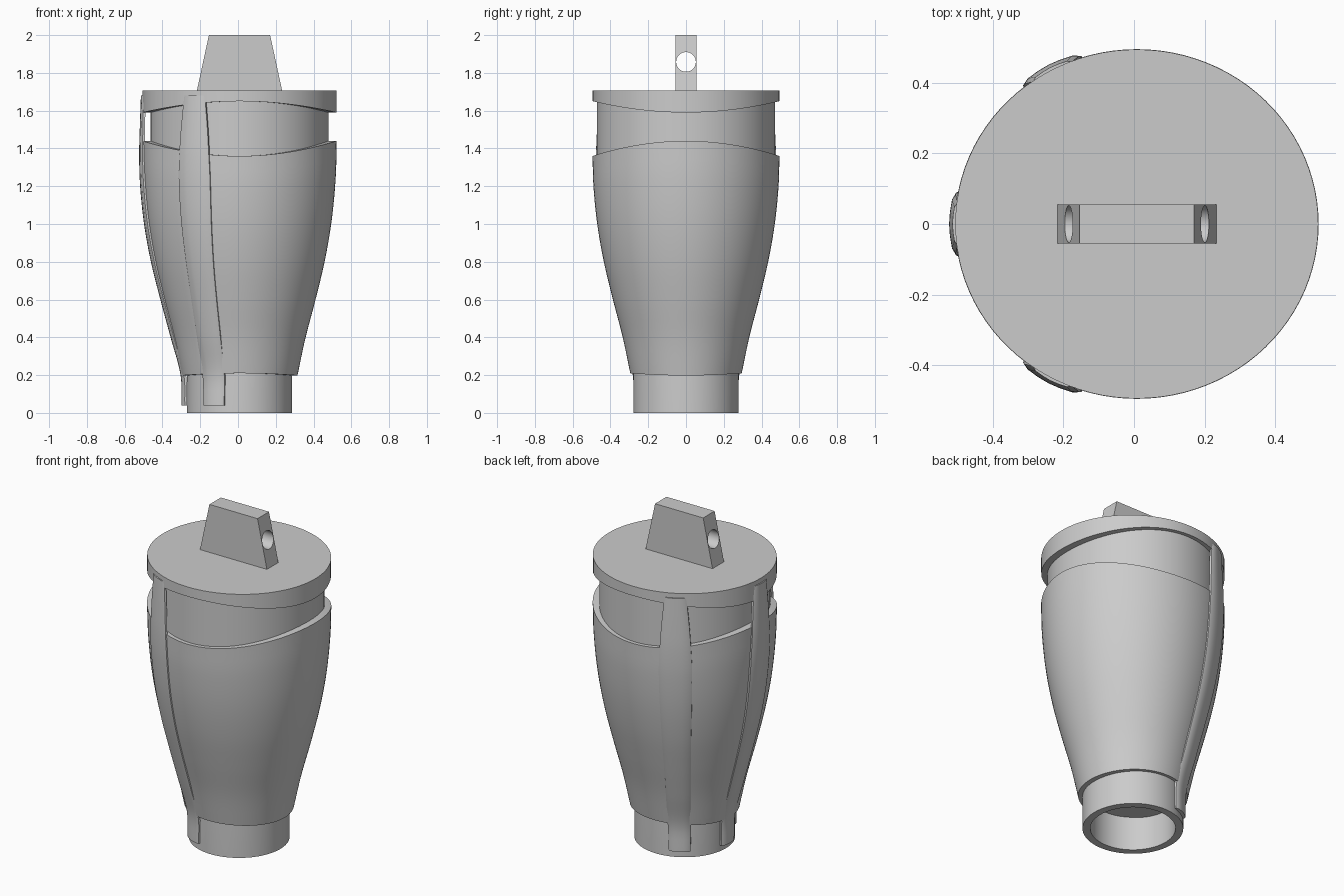
import bpy, bmesh, math
from mathutils import Vector

if "Cube" in bpy.data.objects:
    bpy.data.objects.remove(bpy.data.objects["Cube"])

CX = 0.008          # axis of the vessel
SEGMENTS = 96

grey = bpy.data.materials.new("plain_grey")
grey.use_nodes = True
grey.diffuse_color = (0.6, 0.6, 0.6, 1)
grey.node_tree.nodes["Principled BSDF"].inputs["Base Color"].default_value = (0.6, 0.6, 0.6, 1)


def finish(name, bm, smooth=True):
    bmesh.ops.recalc_face_normals(bm, faces=bm.faces)
    mesh = bpy.data.meshes.new(name)
    bm.to_mesh(mesh)
    bm.free()
    mesh.materials.append(grey)
    ob = bpy.data.objects.new(name, mesh)
    bpy.context.collection.objects.link(ob)
    bpy.ops.object.select_all(action='DESELECT')
    ob.select_set(True)
    bpy.context.view_layer.objects.active = ob
    if smooth:
        bpy.ops.object.shade_smooth_by_angle(angle=math.radians(30))
    return ob


def loft(bm, rings, closed=False):
    """Bridge equal rings of points, then cap the ends or join them."""
    rows = [[bm.verts.new(p) for p in ring] for ring in rings]
    pairs = list(zip(rows, rows[1:])) + ([(rows[-1], rows[0])] if closed else [])
    for a, b in pairs:
        for i in range(len(a)):
            j = (i + 1) % len(a)
            bm.faces.new((a[i], a[j], b[j], b[i]))
    if not closed:
        bm.faces.new(rows[0])
        bm.faces.new(rows[-1])


def turned(name, profile, sx=1.0, closed=False):
    """Profile points are (radius, height, rise towards the x sides)."""
    rings = []
    for r, z, rise in profile:
        ring = []
        for i in range(SEGMENTS):
            a = math.tau * i / SEGMENTS
            ring.append((CX + sx * r * math.cos(a), r * math.sin(a),
                         z + rise * math.cos(a) ** 2))
        rings.append(ring)
    bm = bmesh.new()
    loft(bm, rings, closed)
    return finish(name, bm)


def sample(points, z):
    """Smooth interpolation through (height, value) pairs."""
    n = len(points)
    for i in range(n - 1):
        (z0, a), (z1, b) = points[i], points[i + 1]
        if z <= z1 or i == n - 2:
            zp, p = points[max(i - 1, 0)]
            zn, q = points[min(i + 2, n - 1)]
            m0, m1 = (b - p) / (z1 - zp), (q - a) / (zn - z0)
            h = z1 - z0
            t = (z - z0) / h
            return ((2*t**3 - 3*t**2 + 1) * a + (t**3 - 2*t**2 + t) * h * m0
                    + (3*t**2 - 2*t**3) * b + (t**3 - t**2) * h * m1)


# Swelling outer shell with a wavy upper rim
curve = [(0.2, 0.293), (0.4, 0.335), (0.6, 0.387), (0.8, 0.435),
         (1.0, 0.47), (1.2, 0.49), (1.36, 0.495)]
STEPS = 28
shell = [(0.26, 0.21, -0.012)]
for i in range(STEPS + 1):
    t = i / STEPS
    z = 0.21 + 1.15 * t
    shell.append((sample(curve, z), z, 0.08 * t ** 3 - 0.012 * (1 - t) ** 3))
shell.append((0.44, 1.36, 0.08))
turned("outer_shell", shell, 1.04)

# Hollow neck with a deep bore
turned("neck_tube", [(0.235, 0, 0), (0.278, 0, 0), (0.278, 0.3, 0),
                     (0.25, 1.3, 0), (0.235, 1.3, 0)], closed=True)

# Recessed core between shell and lid
turned("recessed_core", [(0.3, 1.3, 0), (0.472, 1.3, 0), (0.472, 1.67, 0), (0.3, 1.67, 0)])

# Flat lid with a wavy lower edge
turned("lid", [(0.4, 1.65, -0.06), (0.494, 1.65, -0.06), (0.494, 1.708, 0),
               (0.4, 1.708, 0)], 1.04)

# Three slim ribs running from neck to lid
rib_radius = [(0.04, 0.279), (0.2, 0.284)] + curve[1:] + [(1.5, 0.492), (1.68, 0.486)]
rib_width = [(0.04, 0.118), (0.6, 0.145), (1.2, 0.18), (1.45, 0.16), (1.68, 0.12)]
section = [(-0.5, -0.005), (-0.5, 0.006), (-0.4, 0.013), (-0.2, 0.015), (0, 0.016)]
section += [(-u, d) for u, d in reversed(section[:-1])]
section += [(0.25, -0.005), (0, -0.005), (-0.25, -0.005)]


def rib(name, degrees):
    a = math.radians(degrees)
    out = Vector((math.cos(a), math.sin(a), 0))
    side = Vector((-math.sin(a), math.cos(a), 0))
    rings = []
    for i in range(43):
        z = 0.04 + 1.64 * i / 42
        r, w = sample(rib_radius, z), sample(rib_width, z)
        ring = []
        for u, d in section:
            p = out * (math.sqrt(r * r - (u * w) ** 2) + d) + side * u * w
            ring.append((CX + p.x * 1.04, p.y, z))
        rings.append(ring)
    bm = bmesh.new()
    loft(bm, rings)
    finish(name, bm)


for label, angle in (("back", 118), ("right", 180), ("front", 242)):
    rib(label + "_rib", angle)

# Tapered grip on the lid with a cross hole
bm = bmesh.new()
loft(bm, [[(CX + sx * half, sy * 0.055, z) for sx, sy in ((-1, -1), (1, -1), (1, 1), (-1, 1))]
          for half, z in ((0.227, 1.7), (0.162, 2.0))])
grip = finish("grip", bm, False)

bpy.ops.mesh.primitive_cylinder_add(vertices=48, radius=0.052, depth=1,
                                    location=(CX, 0, 1.858), rotation=(0, math.pi / 2, 0))
cutter = bpy.context.object
cutter.name = "hole_cutter"
cutter.hide_render = True
cut = grip.modifiers.new("hole", 'BOOLEAN')
cut.object = cutter
cut.solver = 'EXACT'
bpy.ops.object.select_all(action='DESELECT')
grip.select_set(True)
bpy.context.view_layer.objects.active = grip
bpy.ops.object.modifier_apply(modifier=cut.name)
bpy.data.objects.remove(cutter)
bpy.ops.object.shade_smooth_by_angle(angle=math.radians(25))
